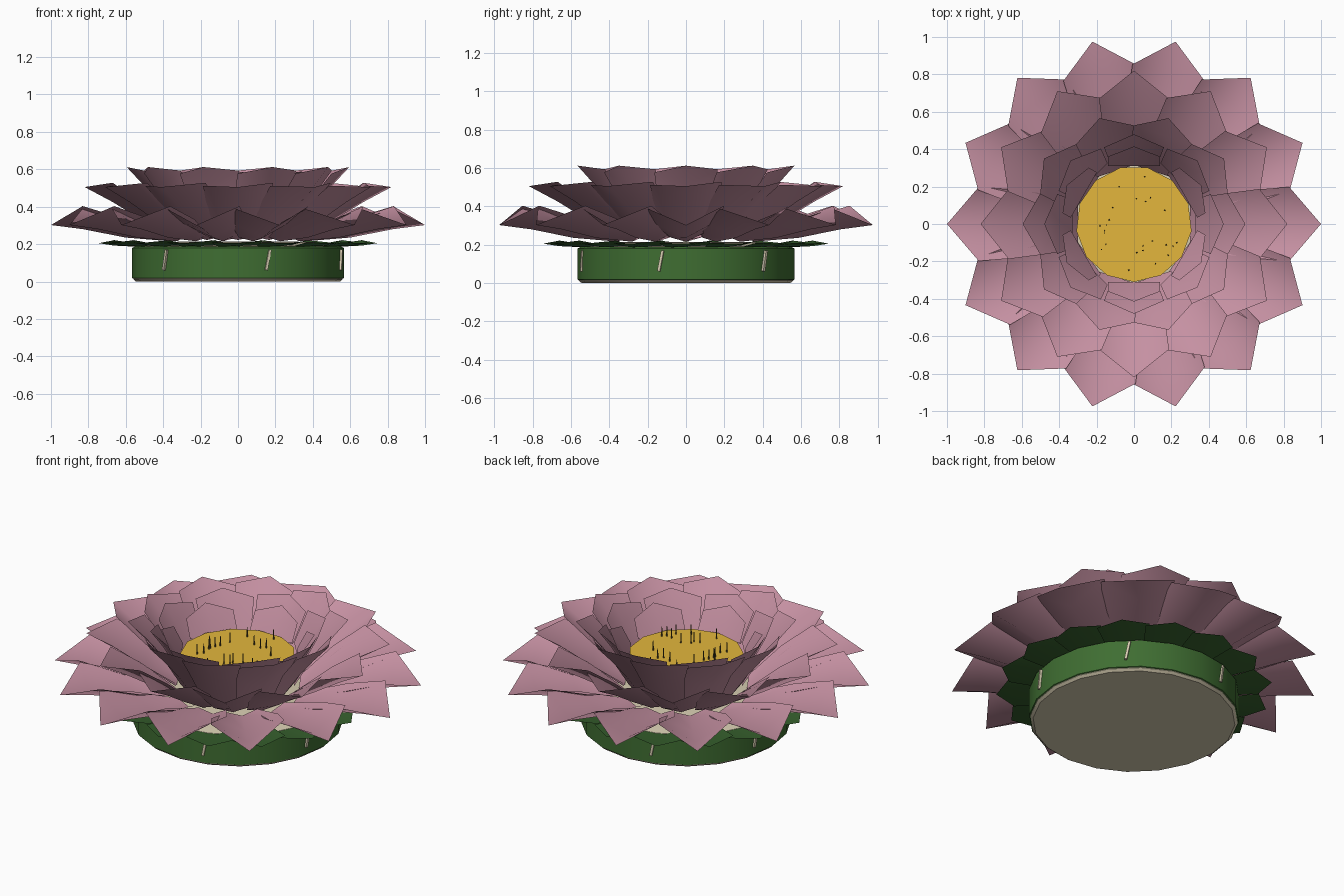
import bpy, bmesh, math, random
from mathutils import Matrix

random.seed(4)
cube = bpy.data.objects.get("Cube")
if cube:
    bpy.data.objects.remove(cube, do_unlink=True)


def material(name, rgb):
    m = bpy.data.materials.new(name)
    m.use_nodes = True
    m.diffuse_color = (*rgb, 1)
    m.node_tree.nodes["Principled BSDF"].inputs["Base Color"].default_value = (*rgb, 1)
    return m


PINK = material("petal pink", (0.56, 0.28, 0.36))
GREEN = material("band green", (0.05, 0.155, 0.032))
DARK_GREEN = material("leaf green", (0.038, 0.12, 0.027))
CREAM = material("cream", (0.68, 0.61, 0.44))
YELLOW = material("centre yellow", (0.77, 0.47, 0.045))
BROWN = material("stamen brown", (0.12, 0.09, 0.025))


def finish(name, bm, mat, angle=None):
    mesh = bpy.data.meshes.new(name)
    bm.to_mesh(mesh)
    bm.free()
    mesh.materials.append(mat)
    ob = bpy.data.objects.new(name, mesh)
    bpy.context.collection.objects.link(ob)
    if angle:
        bpy.ops.object.select_all(action="DESELECT")
        ob.select_set(True)
        bpy.context.view_layer.objects.active = ob
        bpy.ops.object.shade_smooth_by_angle(angle=math.radians(angle))
    return ob


def lathe(name, profile, sides, mat, start=0, angle=None):
    """Spin a (radius, height) profile round the z axis."""
    bm = bmesh.new()
    verts = [bm.verts.new((r, 0, z)) for r, z in profile]
    edges = [bm.edges.new(pair) for pair in zip(verts, verts[1:])]
    bmesh.ops.spin(bm, geom=verts + edges, axis=(0, 0, 1), cent=(0, 0, 0),
                   angle=math.tau, steps=sides, use_merge=True)
    bmesh.ops.remove_doubles(bm, verts=bm.verts, dist=0.0005)
    bmesh.ops.recalc_face_normals(bm, faces=bm.faces)
    bm.transform(Matrix.Rotation(math.radians(start), 4, "Z"))
    finish(name, bm, mat, angle)


def petal_ring(name, count, start, rows, tip, mat, roll=0.0):
    """Ring of cupped kite petals; rows are (radius, half width, middle z, side z)."""
    for i in range(count):
        bm = bmesh.new()
        grid = [[bm.verts.new((r, s * w, z_side + s * roll if s else z_mid)) for s in (-1, 0, 1)]
                for r, w, z_mid, z_side in rows]
        point = bm.verts.new((tip[0], 0, tip[1]))
        for a, b in zip(grid, grid[1:]):
            for c in (0, 1):
                bm.faces.new((a[c], b[c], b[c + 1], a[c + 1]))
        for c in (0, 1):
            bm.faces.new((grid[-1][c], point, grid[-1][c + 1]))
        bm.transform(Matrix.Rotation(math.radians(start + 360 * i / count), 4, "Z"))
        finish(f"{name}_{i + 1}", bm, mat, 80)


# Base: cream core with a green band round it
lathe("base_core", [(0, 0), (0.545, 0), (0.56, 0.012), (0.55, 0.19), (0.4, 0.212), (0, 0.215)],
      20, CREAM, angle=30)
lathe("base_band", [(0.55, 0.01), (0.566, 0.018), (0.566, 0.18), (0.55, 0.188)],
      20, GREEN, angle=30)

# Slanted pins on the band
for i in range(6):
    bm = bmesh.new()
    bmesh.ops.create_cube(bm, size=1, matrix=Matrix.Diagonal((0.014, 0.014, 0.11, 1)))
    bm.transform(Matrix.Rotation(math.radians(46.5 + 60 * i), 4, "Z")
                 @ Matrix.Translation((0.566, 0, 0.115))
                 @ Matrix.Rotation(math.radians(-11), 4, "X"))
    finish(f"band_pin_{i + 1}", bm, CREAM)

# Leaves under the flower
petal_ring("leaf", 16, 0, [(0.5, 0.105, 0.184, 0.19), (0.66, 0.142, 0.192, 0.215)],
           (0.745, 0.205), DARK_GREEN, roll=0.006)

# Five rings of deeply cupped, overlapping petals, from the outside in
petal_ring("outer_petal", 14, 0,
           [(0.36, 0.08, 0.215, 0.245), (0.6, 0.18, 0.235, 0.325), (0.83, 0.198, 0.28, 0.395)],
           (1.0, 0.302), PINK, roll=0.008)
petal_ring("second_petal", 12, 0,
           [(0.33, 0.1, 0.222, 0.25), (0.5, 0.165, 0.32, 0.4), (0.67, 0.187, 0.425, 0.52)],
           (0.82, 0.505), PINK, roll=0.008)
petal_ring("third_petal", 10, 0,
           [(0.3, 0.11, 0.25, 0.28), (0.4, 0.15, 0.39, 0.46), (0.5, 0.165, 0.51, 0.585)],
           (0.595, 0.612), PINK, roll=0.008)
petal_ring("fourth_petal", 8, 0,
           [(0.33, 0.13, 0.35, 0.39), (0.41, 0.16, 0.49, 0.56)], (0.48, 0.588), PINK, roll=0.008)
petal_ring("inner_petal", 6, 30,
           [(0.31, 0.14, 0.37, 0.4), (0.36, 0.14, 0.46, 0.5)], (0.415, 0.545), PINK)

# Flower centre
lathe("flower_centre", [(0.27, 0.39), (0.31, 0.42), (0, 0.42)], 13, YELLOW, start=-90)

# Stamens scattered on the centre
for i in range(24):
    turn, reach = random.uniform(0, math.tau), random.uniform(0.12, 0.27)
    bm = bmesh.new()
    for radius, depth, z in ((0.004, 0.035, 0.437), (0.003, 0.024, 0.466)):
        bmesh.ops.create_cone(bm, cap_ends=True, segments=6, radius1=radius, radius2=radius * 0.7,
                              depth=depth,
                              matrix=Matrix.Translation((reach * math.cos(turn),
                                                         reach * math.sin(turn), z)))
    finish(f"stamen_{i + 1}", bm, BROWN)
